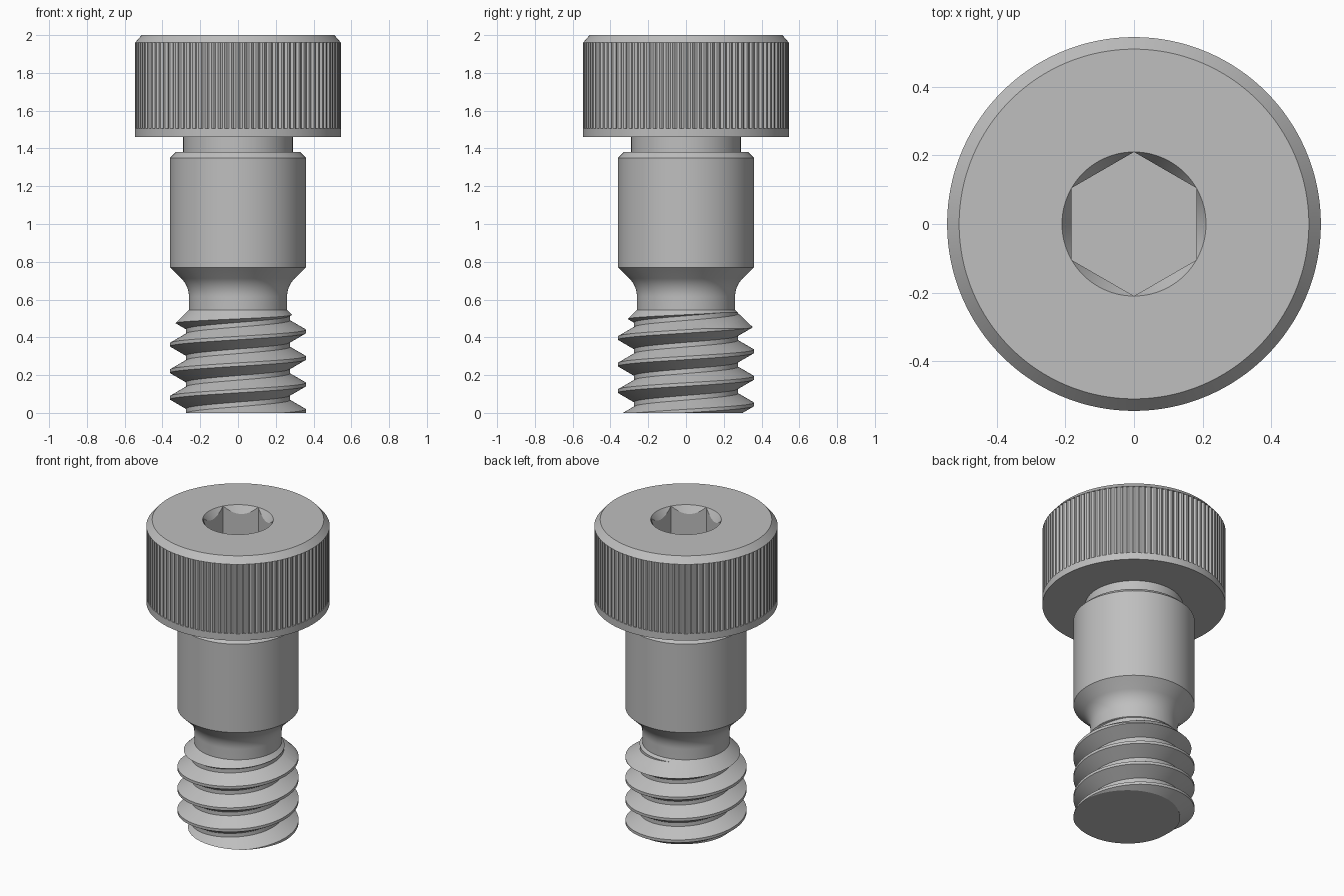
import bpy, bmesh, math
from math import pi, cos, sin

cube = bpy.data.objects.get("Cube")
if cube:
    bpy.data.objects.remove(cube)

steel = bpy.data.materials.new("grey_steel")
steel.use_nodes = True
colour = (0.52, 0.52, 0.52, 1)
steel.diffuse_color = colour
steel.node_tree.nodes["Principled BSDF"].inputs["Base Color"].default_value = colour


def finish(name, bm):
    """Clean the mesh and link it as a named object."""
    bmesh.ops.remove_doubles(bm, verts=bm.verts, dist=1e-5)
    bmesh.ops.recalc_face_normals(bm, faces=bm.faces)
    mesh = bpy.data.meshes.new(name)
    bm.to_mesh(mesh)
    bm.free()
    mesh.materials.append(steel)
    ob = bpy.data.objects.new(name, mesh)
    bpy.context.collection.objects.link(ob)
    return ob


def shade(ob):
    bpy.ops.object.select_all(action='DESELECT')
    ob.select_set(True)
    bpy.context.view_layer.objects.active = ob
    bpy.ops.object.shade_smooth_by_angle(angle=math.radians(25))


def rings(name, sections, n):
    """Skin a stack of rings; each section maps a column index to (radius, z)."""
    bm = bmesh.new()
    grid = []
    for section in sections:
        row = []
        for i in range(n):
            r, z = section(i)
            a = 2 * pi * i / n
            row.append(bm.verts.new((r * cos(a), r * sin(a), z)))
        grid.append(row)
    for low, high in zip(grid, grid[1:]):
        for i in range(n):
            j = (i + 1) % n
            bm.faces.new((low[i], low[j], high[j], high[i]))
    bm.faces.new(grid[0])
    bm.faces.new(grid[-1])
    return finish(name, bm)


def ring(r, z):
    return lambda i: (r, z)


# Knurled head with a chamfered hexagon socket
GROOVES = 96
COLS = GROOVES * 3
HEAD_R, SOCKET_R = 0.545, 0.21


def knurl(z):
    return lambda i: (HEAD_R - (0.01 if i % 3 == 1 else 0), z)


def hexagon(i):
    a = (2 * pi * i / COLS - pi / 2) % (pi / 3) - pi / 6
    return SOCKET_R * cos(pi / 6) / cos(a)


head = rings("knurled_head", [
    ring(0.25, 1.46), ring(HEAD_R, 1.46), ring(HEAD_R, 1.505),
    knurl(1.505), knurl(1.96), ring(HEAD_R, 1.96),
    ring(0.51, 2.0), ring(SOCKET_R, 2.0),
    lambda i: (hexagon(i), 2.0 - (SOCKET_R - hexagon(i)) * 1.7),
    lambda i: (hexagon(i), 1.72),
], COLS)
shade(head)

# Shoulder with its upper neck, and the filleted relief below
profile = [(0.29, 1.47), (0.29, 1.38), (0.33, 1.38), (0.36, 1.35), (0.36, 0.77)]
FILLET, NECK_R = 0.137, 0.26
for k in range(9):
    a = pi / 4 * (1 - k / 8)
    profile.append((NECK_R + FILLET * (1 - cos(a)), 0.615 + FILLET * sin(a)))
profile.append((NECK_R, 0.5))
shoulder = rings("shoulder", [ring(r, z) for r, z in profile], 96)
shade(shoulder)

# Right-hand thread: one pitch of the tooth profile swept along a helix
PITCH, STEPS, CREST, ROOT = 0.1405, 96, 0.36, 0.275
tooth = [(CREST, -0.009), (CREST, 0.009), (ROOT, 0.058),
         (ROOT, PITCH - 0.058), (CREST, PITCH - 0.009)]
bm = bmesh.new()
previous = None
for i in range(-3 * STEPS, 6 * STEPS + 1):
    a = 2 * pi * i / STEPS
    z0 = 0.01 + PITCH * i / STEPS
    row = [bm.verts.new((r * cos(a), r * sin(a), z0 + dz)) for r, dz in tooth]
    if previous:
        for k in range(len(tooth) - 1):
            bm.faces.new((previous[k], row[k], row[k + 1], previous[k + 1]))
    previous = row
bmesh.ops.remove_doubles(bm, verts=bm.verts, dist=1e-5)
# Trim the ends flat and close them
for z, up in ((0, -1), (0.6, 1)):
    geom = bm.verts[:] + bm.edges[:] + bm.faces[:]
    bmesh.ops.bisect_plane(bm, geom=geom, dist=1e-6, plane_co=(0, 0, z),
                           plane_no=(0, 0, up), clear_outer=True)
    rim = [e for e in bm.edges if e.is_boundary
           and all(abs(v.co.z - z) < 1e-4 for v in e.verts)]
    bmesh.ops.holes_fill(bm, edges=rim, sides=0)
thread = finish("thread", bm)

# Conical run-out at the top of the thread
blank = rings("thread_blank", [ring(0.5, -0.1), ring(0.5, 0.31),
                               ring(NECK_R, 0.545)], 96)
blank.hide_render = True
blank.hide_viewport = True
cut = thread.modifiers.new("run_out", 'BOOLEAN')
cut.operation = 'INTERSECT'
cut.solver = 'EXACT'
cut.object = blank
bpy.context.view_layer.objects.active = thread
bpy.ops.object.modifier_apply(modifier=cut.name)
bpy.data.objects.remove(blank)
shade(thread)
